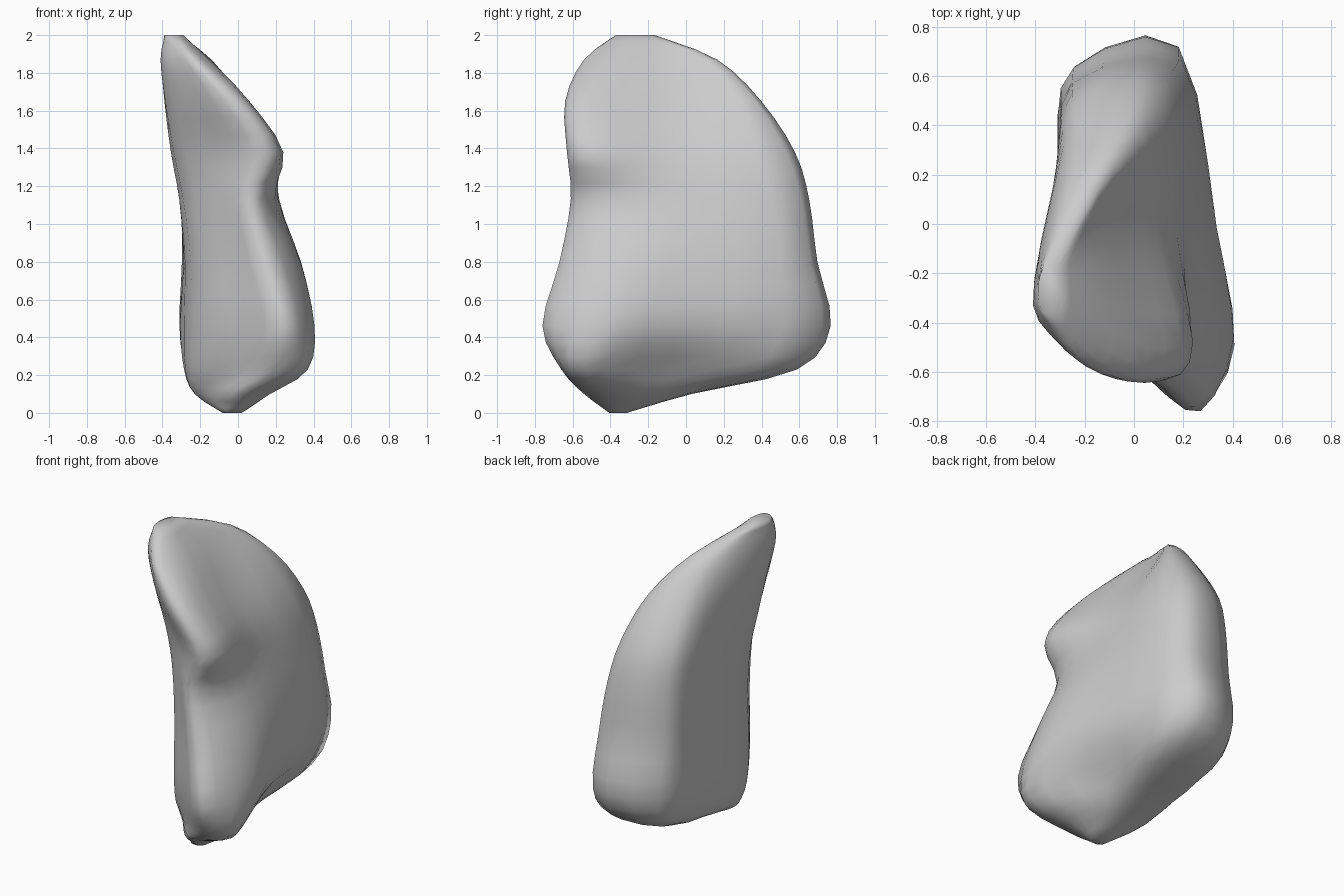
import bpy, bmesh, math
from mathutils import Vector

if "Cube" in bpy.data.objects:
    bpy.data.objects.remove(bpy.data.objects["Cube"])

# Horizontal sections of the boulder, counter-clockwise from the front-left corner:
# front-left, front, right-front, right, back-right, back-left, left, left-front
SECTIONS = [
    (0.10, [(-.13, -.39), (.02, -.54), (.17, -.42), (.11, -.12), (.00, .02), (-.14, .00), (-.22, -.12), (-.22, -.24)]),
    (0.23, [(-.02, -.53), (.20, -.66), (.37, -.54), (.19, -.07), (.17, .53), (-.20, .53), (-.28, .15), (-.25, -.28)]),
    (0.46, [(.06, -.63), (.27, -.76), (.405, -.46), (.335, -.05), (.18, .72), (-.24, .64), (-.31, .30), (-.24, -.32)]),
    (0.80, [(-.01, -.56), (.18, -.67), (.33, -.38), (.29, .07), (.18, .66), (-.25, .59), (-.29, .25), (-.25, -.29)]),
    (1.13, [(-.07, -.51), (.08, -.61), (.195, -.41), (.215, .02), (.15, .61), (-.25, .56), (-.30, .20), (-.29, -.26)]),
    (1.38, [(-.09, -.51), (.14, -.63), (.24, -.48), (.14, -.05), (.11, .53), (-.25, .50), (-.32, .15), (-.34, -.27)]),
    (1.65, [(-.20, -.54), (-.02, -.64), (.06, -.50), (-.03, -.02), (.02, .37), (-.23, .34), (-.34, .10), (-.385, -.30)]),
    (1.87, [(-.31, -.48), (-.22, -.54), (-.15, -.40), (-.18, -.05), (-.14, .15), (-.26, .13), (-.36, -.05), (-.41, -.33)]),
]
ANGLES = [-120, -60, -20, 15, 60, 120, 165, 200]


def cap(z, cx, cy, rx, ry):
    """Small oval section that closes an end."""
    return [Vector((cx + rx * math.cos(math.radians(a)), cy + ry * math.sin(math.radians(a)), z)) for a in ANGLES]


def spline(pts, steps, closed):
    """Smooth curve passing through all points."""
    n, out = len(pts), []
    get = (lambda i: pts[i % n]) if closed else (lambda i: pts[max(0, min(n - 1, i))])
    for i in range(n if closed else n - 1):
        a, b, c, d = (get(i + k) for k in (-1, 0, 1, 2))
        for s in range(steps):
            t = s / steps
            out.append(b + 0.5 * t * ((c - a) + t * ((2 * a - 5 * b + 4 * c - d) + t * (3 * (b - c) + d - a))))
    return out if closed else out + [pts[-1]]


# Loft: round each section, then blend them vertically
rows = [cap(0, -.03, -.36, .05, .05)]
rows += [[Vector((x, y, z)) for x, y in ring] for z, ring in SECTIONS]
rows += [cap(2, -.34, -.27, .05, .11)]
rows = [spline(r, 3, True) for r in rows]
columns = [spline(list(c), 3, False) for c in zip(*rows)]

bm = bmesh.new()
grid = [[bm.verts.new(p) for p in col] for col in columns]
for i, col in enumerate(grid):
    nxt = grid[(i + 1) % len(grid)]
    for j in range(len(col) - 1):
        bm.faces.new((col[j], nxt[j], nxt[j + 1], col[j + 1]))
bm.faces.new([c[0] for c in reversed(grid)])
bm.faces.new([c[-1] for c in grid])
bmesh.ops.recalc_face_normals(bm, faces=bm.faces)
for f in bm.faces:
    f.smooth = True

mesh = bpy.data.meshes.new("boulder")
bm.to_mesh(mesh)
bm.free()
boulder = bpy.data.objects.new("boulder", mesh)
bpy.context.collection.objects.link(boulder)
